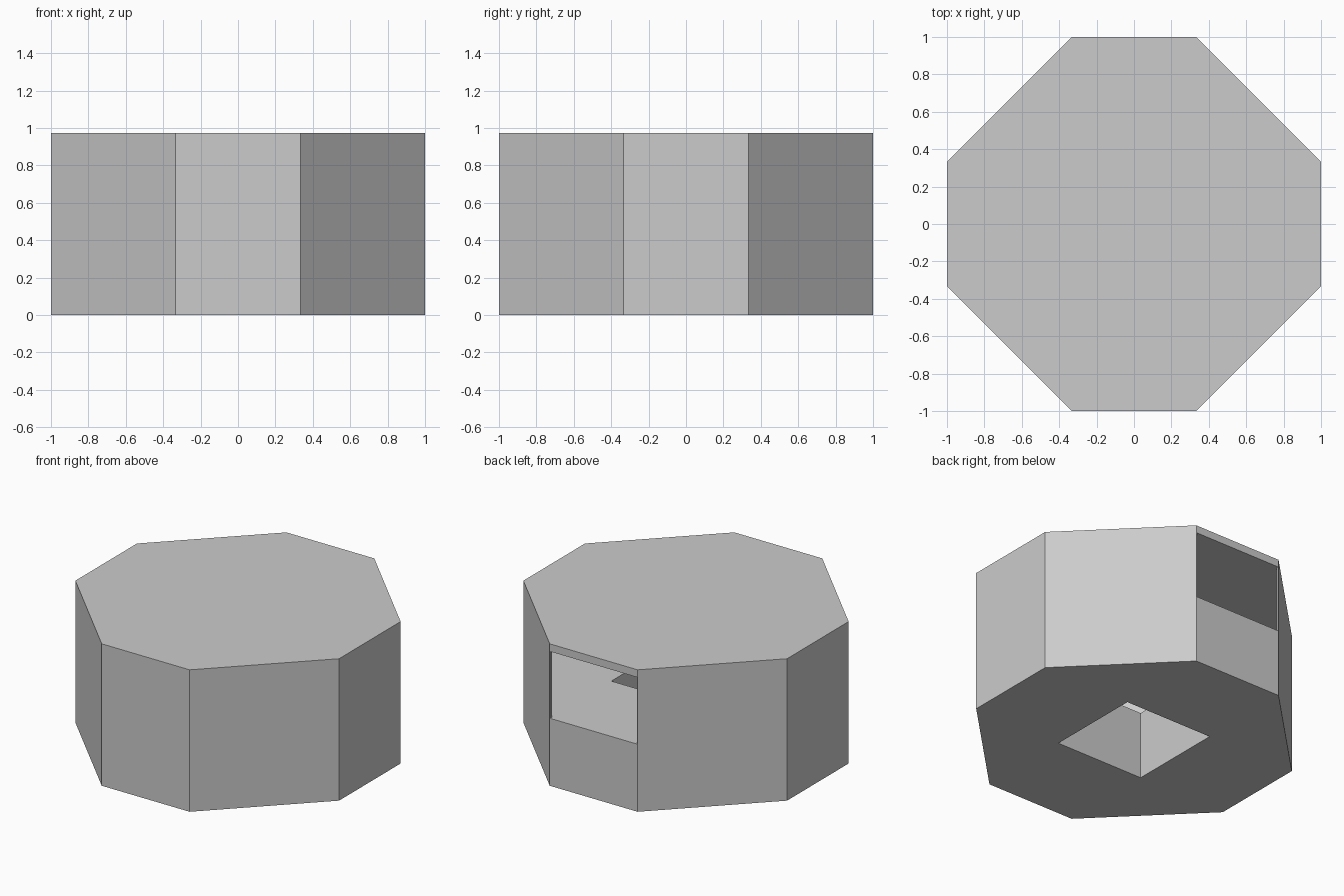
import bpy
import bmesh

if "Cube" in bpy.data.objects:
    bpy.data.objects.remove(bpy.data.objects["Cube"])

HEIGHT = 0.973
FLOOR, CEILING = 0.463, 0.921
T = 1 / 3          # half width of the octagon's straight sides
S = 0.985          # inner octagon scale, leaving thin walls


def prism(name, profile, z0, z1):
    """Extrude a counter-clockwise profile from z0 to z1."""
    bm = bmesh.new()
    face = bm.faces.new([bm.verts.new((x, y, z0)) for x, y in profile])
    top = bmesh.ops.extrude_face_region(bm, geom=[face])["geom"]
    verts = [v for v in top if isinstance(v, bmesh.types.BMVert)]
    bmesh.ops.translate(bm, verts=verts, vec=(0, 0, z1 - z0))
    bmesh.ops.recalc_face_normals(bm, faces=bm.faces)
    mesh = bpy.data.meshes.new(name)
    bm.to_mesh(mesh)
    bm.free()
    obj = bpy.data.objects.new(name, mesh)
    bpy.context.collection.objects.link(obj)
    return obj


def cut(target, cutter):
    mod = target.modifiers.new(cutter.name, "BOOLEAN")
    mod.operation = "DIFFERENCE"
    mod.solver = "EXACT"
    mod.object = cutter
    cutter.hide_render = True
    cutter.display_type = "WIRE"


# Octagonal body
octagon = [(T, 1), (-T, 1), (-1, T), (-1, -T),
           (-T, -1), (T, -1), (1, -T), (1, T)]
body = prism("octagonal_housing", octagon, 0, HEIGHT)

# Hollow upper chamber, opening through the back side
inner = [(x * S, y * S) for x, y in octagon]
slot = [(T * S, 1.1), (-T * S, 1.1)]
cut(body, prism("chamber_cutter", inner[:1] + slot + inner[1:], FLOOR, CEILING))

# Square shaft from the underside up into the chamber
square = [(T, T), (-T, T), (-T, -T), (T, -T)]
cut(body, prism("shaft_cutter", square, -0.1, FLOOR + 0.1))
